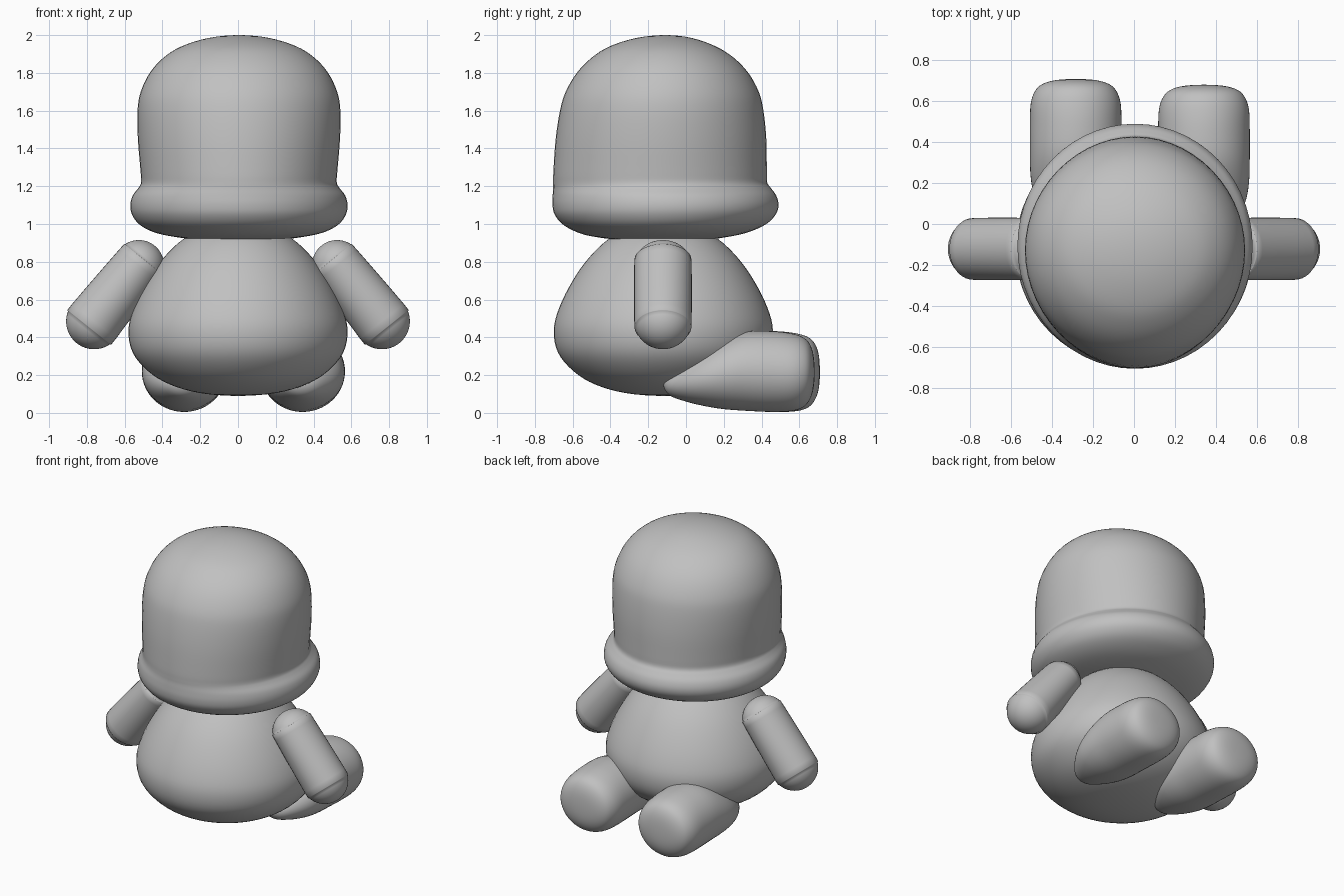
import bpy, bmesh, math
from mathutils import Vector

cube = bpy.data.objects.get("Cube")
if cube:
    bpy.data.objects.remove(cube, do_unlink=True)

grey = bpy.data.materials.new("soft grey")
grey.use_nodes = True
colour = (0.53, 0.53, 0.53, 1)
grey.diffuse_color = colour
grey.node_tree.nodes["Principled BSDF"].inputs["Base Color"].default_value = colour

X, Y, Z = Vector((1, 0, 0)), Vector((0, 1, 0)), Vector((0, 0, 1))


def spline(rings, steps):
    """Smooth rings (x, y, z, radius u, radius v); mirrored ghosts round off the tips."""
    ghost = lambda r: (*r[:3], -r[3], -r[4])
    pts = [ghost(rings[1]), *rings, ghost(rings[-2])]
    out = []
    for a, b, c, d in zip(pts, pts[1:], pts[2:], pts[3:]):
        for i in range(steps):
            t = i / steps
            out.append([q + t / 2 * (r - p + t * (2 * p - 5 * q + 4 * r - s + t * (3 * (q - r) + s - p)))
                        for p, q, r, s in zip(a, b, c, d)])
    return out + [list(rings[-1])]


def loft(name, rings, u, v, steps=4, sides=56):
    """Closed skin over elliptical rings, with u and v as the ring axes."""
    bm = bmesh.new()
    loops = []
    for x, y, z, ru, rv in spline(rings, steps):
        angles = [math.tau * k / sides for k in range(sides)]
        loops.append([bm.verts.new(Vector((x, y, z)) + u * ru * math.cos(a) + v * rv * math.sin(a))
                      for a in angles])
    for low, high in zip(loops, loops[1:]):
        for k in range(sides):
            j = (k + 1) % sides
            bm.faces.new((low[k], low[j], high[j], high[k]))
    bmesh.ops.remove_doubles(bm, verts=bm.verts, dist=1e-5)
    bmesh.ops.recalc_face_normals(bm, faces=bm.faces)
    mesh = bpy.data.meshes.new(name)
    bm.to_mesh(mesh)
    bm.free()
    mesh.materials.append(grey)
    mesh.shade_smooth()
    obj = bpy.data.objects.new(name, mesh)
    bpy.context.collection.objects.link(obj)
    return obj


# Body: a pear shape, (height, radius)
body = [(.09, 0), (.105, .2), (.15, .36), (.22, .475), (.32, .558), (.44, .58),
        (.56, .55), (.7, .48), (.82, .395), (.92, .29), (.98, .17), (1, 0)]
loft("body", [(0, -.12, z, r, r) for z, r in body], X, Y)

# Head with a rolled rim: (height, half width, front y, back y)
head = [(.908, 0, -.12, -.12), (.915, .2, -.34, .09), (.935, .36, -.5, .24),
        (.96, .46, -.585, .34), (1, .53, -.655, .425), (1.05, .566, -.695, .475),
        (1.1, .575, -.707, .49), (1.15, .563, -.706, .478), (1.19, .533, -.703, .45),
        (1.22, .518, -.703, .43), (1.28, .521, -.702, .428), (1.45, .535, -.69, .425),
        (1.6, .537, -.667, .41), (1.7, .52, -.637, .385), (1.8, .472, -.578, .33),
        (1.88, .4, -.5, .253), (1.94, .305, -.405, .158), (1.985, .16, -.262, .03), (2, 0, -.11, -.11)]
loft("head", [(.005, (f + b) / 2, z, w, (b - f) / 2) for z, w, f, b in head], X, Y)

# Legs: tapered at the hip, blunt at the foot, (y, bottom, top, half width)
leg = [(-.12, .155, .155, 0), (-.09, .095, .205, .075), (0, .06, .272, .15), (.1, .036, .335, .2),
       (.2, .02, .39, .22), (.32, .011, .43, .224), (.46, .005, .432, .224), (.56, .01, .42, .22),
       (.62, .03, .4, .2), (.655, .07, .365, .165), (.675, .13, .305, .1), (.681, .215, .215, 0)]
for name, x, shift in (("left_leg", .342, 0), ("right_leg", -.285, .028)):
    loft(name, [(x, y + shift, (lo + hi) / 2, w, (hi - lo) / 2) for y, lo, hi, w in leg], X, Z)

# Arms: capsules a little thicker at the hand
for name, side in (("left_arm", 1), ("right_arm", -1)):
    shoulder, hand = Vector((.525 * side, -.122, .782)), Vector((.762 * side, -.122, .485))
    axis = (hand - shoulder).normalized()
    across = axis.cross(Y)
    rings = []
    for centre, radius, start in ((shoulder, .133, 0), (hand, .148, 90)):
        for deg in range(start, start + 91, 18):
            a = math.radians(deg)
            s = max(0, math.sin(a)) if deg < 180 else 0
            rings.append((*(centre - axis * radius * math.cos(a)), radius * s, .152 * s))
    loft(name, rings, across, Y, steps=3, sides=40)
